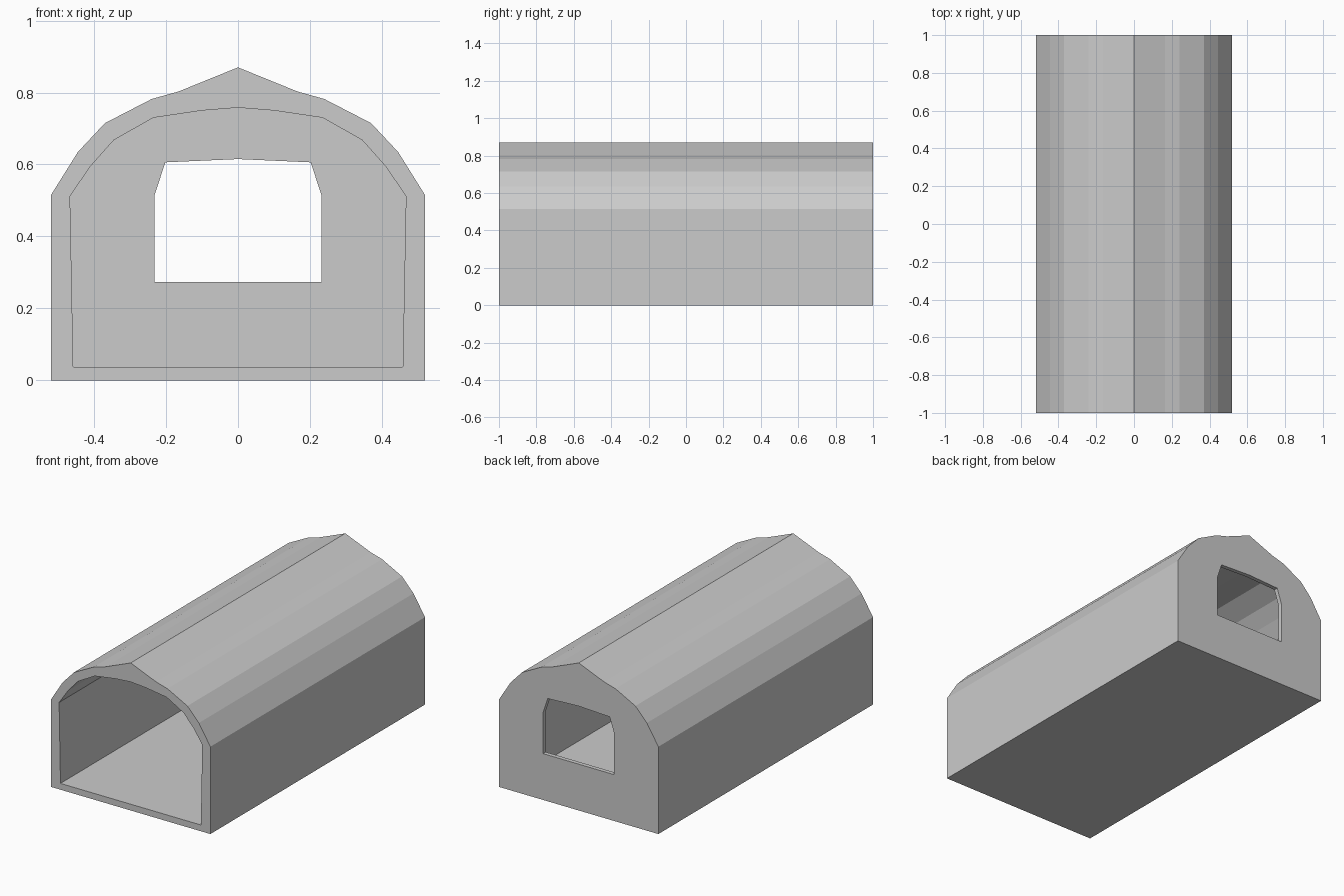
import bpy, bmesh

if "Cube" in bpy.data.objects:
    bpy.data.objects.remove(bpy.data.objects["Cube"])

# Right-hand half profiles (x, z), floor to ridge
OUTER = [(0.52, 0), (0.52, 0.515), (0.445, 0.635), (0.37, 0.715),
         (0.24, 0.782), (0.165, 0.803), (0, 0.87)]
INNER = [(0.458, 0.037), (0.467, 0.512), (0.41, 0.595), (0.345, 0.668),
         (0.235, 0.73), (0.1, 0.75), (0, 0.758)]
WINDOW = [(0.232, 0.273), (0.232, 0.515), (0.202, 0.606), (0, 0.615)]
FRONT, BACK, WALL = -1.0, 1.0, 0.025

bm = bmesh.new()


def ring(half, y):
    """Closed loop of verts from a half profile mirrored across x = 0."""
    pts = half + [(-x, z) for x, z in reversed(half[:-1])]
    vs = [bm.verts.new((x, y, z)) for x, z in pts]
    es = [bm.edges.new((vs[i - 1], vs[i])) for i in range(len(vs))]
    return vs, es


def join(a, b):
    """Quads between matching loops, or a flat filled band between unlike loops."""
    va, vb = a[0], b[0]
    if len(va) == len(vb):
        for i in range(len(va)):
            bm.faces.new((va[i - 1], va[i], vb[i], vb[i - 1]))
    else:
        bmesh.ops.triangle_fill(bm, edges=a[1] + b[1], use_beauty=True)


# Shell: open front rim, interior, back wall with window, outer skin
rings = [ring(OUTER, FRONT), ring(INNER, FRONT),
         ring(INNER, BACK - WALL), ring(WINDOW, BACK - WALL),
         ring(WINDOW, BACK), ring(OUTER, BACK)]
for i in range(len(rings)):
    join(rings[i - 1], rings[i])
bmesh.ops.recalc_face_normals(bm, faces=bm.faces[:])

mesh = bpy.data.meshes.new("tunnel_shelter")
bm.to_mesh(mesh)
bm.free()
bpy.context.collection.objects.link(bpy.data.objects.new("tunnel_shelter", mesh))
